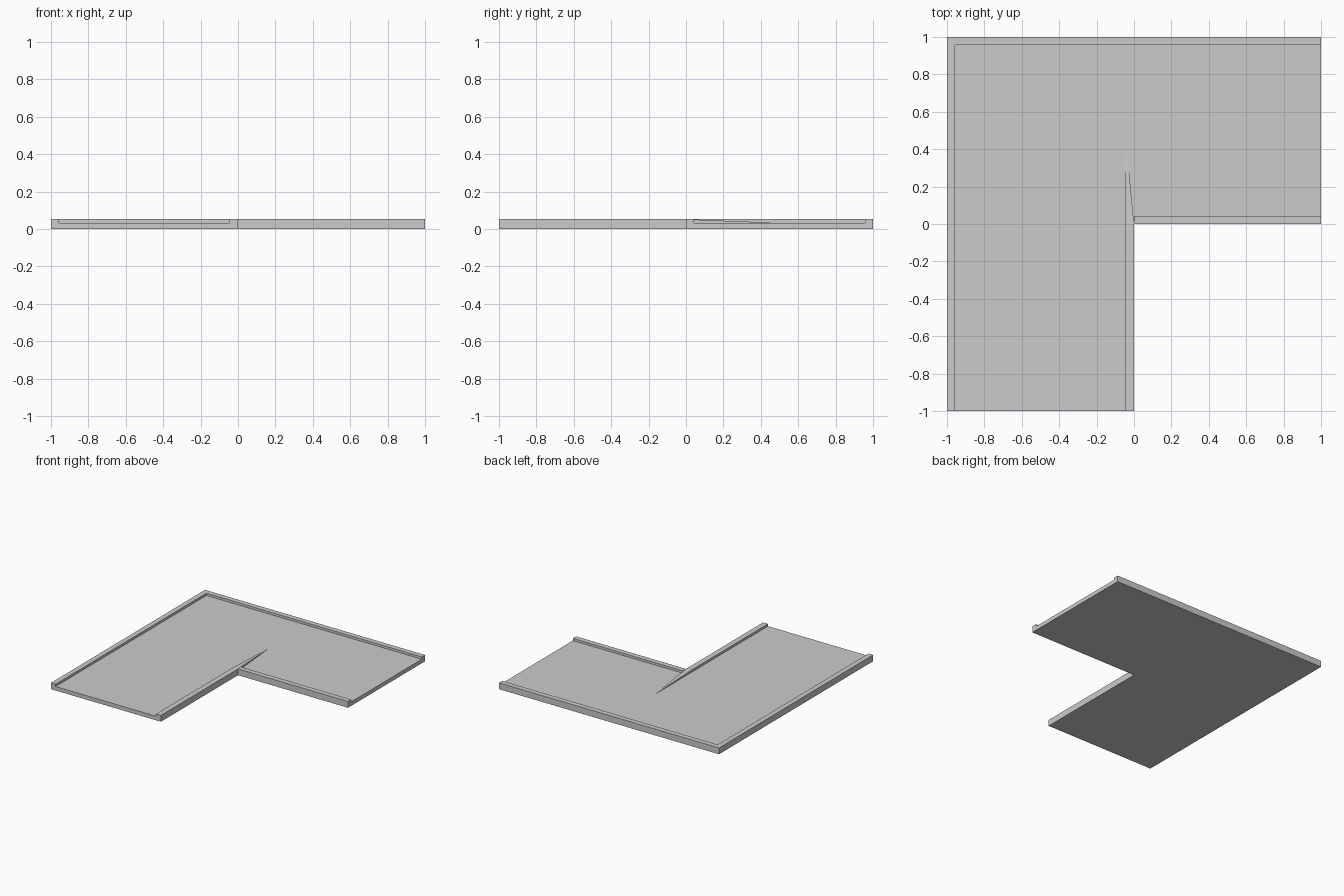
import bpy, bmesh

if "Cube" in bpy.data.objects:
    bpy.data.objects.remove(bpy.data.objects["Cube"])

BASE, TOP = 0.033, 0.052   # floor level and rim level
RIM, INNER = 0.042, 0.045  # rim widths


def finish(name, bm):
    bmesh.ops.recalc_face_normals(bm, faces=bm.faces)
    mesh = bpy.data.meshes.new(name)
    bm.to_mesh(mesh)
    bm.free()
    obj = bpy.data.objects.new(name, mesh)
    bpy.context.collection.objects.link(obj)
    return obj


def prism(name, outline, z_low, z_tops):
    """Upright prism with its own height at each corner."""
    bm = bmesh.new()
    low = [bm.verts.new((x, y, z_low)) for x, y in outline]
    high = [bm.verts.new((x, y, z)) for (x, y), z in zip(outline, z_tops)]
    n = len(outline)
    bm.faces.new(low[::-1])
    bm.faces.new(high)
    for i in range(n):
        j = (i + 1) % n
        bm.faces.new((low[i], low[j], high[j], high[i]))
    return finish(name, bm)


# L-shaped floor with outer rim: cross-section swept round a mitred corner
profile = [(0, 0), (0, BASE), (1 - RIM, BASE), (1 - RIM, TOP), (1, TOP), (1, 0)]
bm = bmesh.new()
rows = [[bm.verts.new(p) for p in pts] for pts in (
    [(-u, -1, z) for u, z in profile],
    [(-u, u, z) for u, z in profile],
    [(1, u, z) for u, z in profile])]
for a, b in zip(rows, rows[1:]):
    for i in range(len(profile)):
        j = (i + 1) % len(profile)
        bm.faces.new((a[i], a[j], b[j], b[i]))
bm.faces.new(rows[0])
bm.faces.new(rows[-1])
finish("corner_floor", bm)

# Inner rims along the two edges of the notch
prism("front_inner_rim", [(-INNER, -1), (0, -1), (0, 0), (-INNER, 0)], BASE, [TOP] * 4)
prism("side_inner_rim", [(0, 0), (1, 0), (1, RIM), (0, RIM)], BASE, [TOP] * 4)

# Tapered ramp continuing the front inner rim down into the floor
prism("rim_ramp", [(-INNER, 0), (0, 0), (-INNER + 0.003, 0.45), (-INNER, 0.45)],
      BASE, [TOP, TOP, BASE + 0.001, BASE + 0.001])
